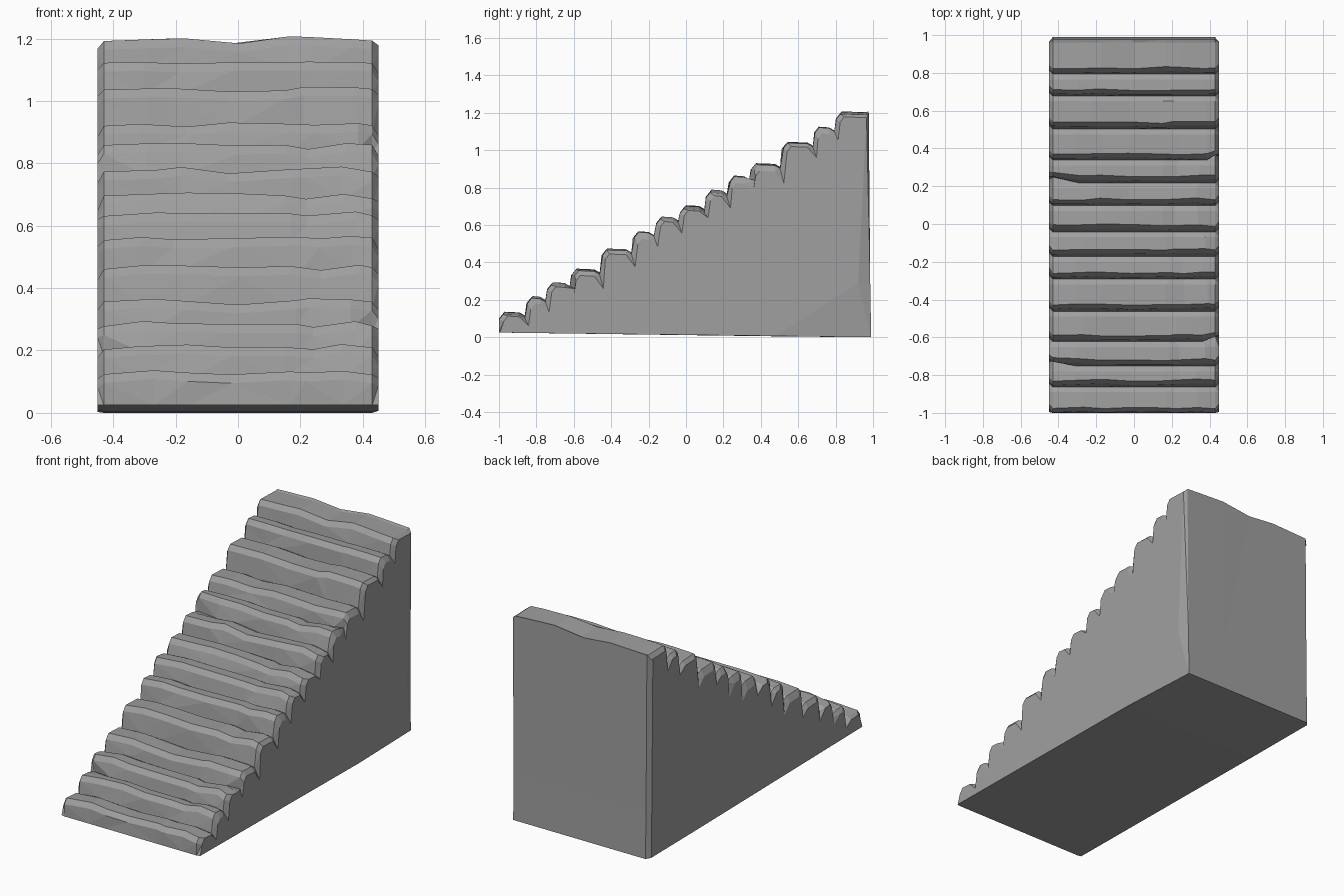
import bpy, bmesh, random

if "Cube" in bpy.data.objects:
    bpy.data.objects.remove(bpy.data.objects["Cube"])

random.seed(7)

# Front edge (y) and top height (z) of each stone step
STEPS = [(-0.985, 0.135), (-0.84, 0.215), (-0.73, 0.29), (-0.60, 0.365), (-0.44, 0.47),
         (-0.27, 0.565), (-0.15, 0.64), (-0.02, 0.70), (0.12, 0.785), (0.24, 0.86),
         (0.36, 0.93), (0.525, 1.04), (0.70, 1.13), (0.815, 1.203)]
XS = [-0.45, -0.43, -0.29, -0.19, -0.02, 0.17, 0.24, 0.36, 0.43, 0.45]
BACK = 0.98
LAST = len(XS) - 1

# Each step has its own wavy edge and one chipped notch
waves = [[random.uniform(-0.007, 0.006) for _ in XS] for _ in STEPS]
shifts = [[random.uniform(-0.03, 0.03) for _ in XS] for _ in STEPS]
chips = [random.choice((3, 4, 6)) for _ in STEPS]


def section(k):
    """Stair outline at one place across the width."""
    x = XS[k]
    end = k in (0, LAST)
    rim = k in (1, LAST - 1)
    side = -1 if x < 0 else 1
    pts = []
    prev = 0.045
    for i, (f, t) in enumerate(STEPS):
        b = STEPS[i + 1][0] if i + 1 < len(STEPS) else BACK + 0.03
        px = x if end or rim else x + shifts[i][k]
        z = t + waves[i][k] - (0.012 if k == chips[i] else 0)
        y = f + waves[i][k]
        foot_y = f - 0.022 if i else -1.0
        foot_z = prev - 0.02
        if rim:
            z -= 0.006
            # Hollows under a few step ends
            if i in (2, 9) and side < 0 or i in (3, 10) and side > 0:
                foot_y += 0.03
                y += 0.015
        if end:
            # Worn outer corners sit lower and further back
            drop = random.uniform(0.02, 0.045)
            y += 0.02
            z -= drop
            foot_y += 0.02 if i else 0.005
            foot_z -= random.uniform(0.015, 0.05) if i else 0
        pts += [(px, foot_y, foot_z), (px, y - 0.008, z - 0.028),
                (px, y + 0.014, z), (px, b - 0.05, z - 0.004)]
        prev = z
    # Back wall and underside, with chamfered rear corners
    if end and side > 0:
        pts += [(x, 0.965, prev - 0.005), (x, 0.92, 0.29), (x, 0.92, 0.29), (x, 0.48, 0.007)]
    elif end:
        pts += [(x, 0.95, prev - 0.005), (x, 0.96, 0.29), (x, 0.965, 0.003), (x, 0.48, 0.007)]
    else:
        pts += [(x, 0.977, prev), (x, 0.985, 0.29), (x, 0.99, 0.0), (x, 0.48, 0.005)]
    return pts


# Loft the outlines across the width and close both sides
bm = bmesh.new()
rows = [[bm.verts.new(p) for p in section(k)] for k in range(len(XS))]
n = len(rows[0])
for a, b in zip(rows, rows[1:]):
    for j in range(n):
        bm.faces.new((a[j], b[j], b[(j + 1) % n], a[(j + 1) % n]))
bm.faces.new(rows[0])
bm.faces.new(rows[-1][::-1])
bmesh.ops.remove_doubles(bm, verts=bm.verts, dist=0.0005)
bmesh.ops.triangulate(bm, faces=bm.faces)
bmesh.ops.recalc_face_normals(bm, faces=bm.faces)

mesh = bpy.data.meshes.new("stone_stairs")
bm.to_mesh(mesh)
bm.free()

# Plain grey stone
stone = bpy.data.materials.new("grey_stone")
stone.diffuse_color = (0.35, 0.35, 0.35, 1)
stone.use_nodes = True
stone.node_tree.nodes["Principled BSDF"].inputs["Base Color"].default_value = stone.diffuse_color
mesh.materials.append(stone)
stairs = bpy.data.objects.new("stone_stairs", mesh)
bpy.context.collection.objects.link(stairs)
